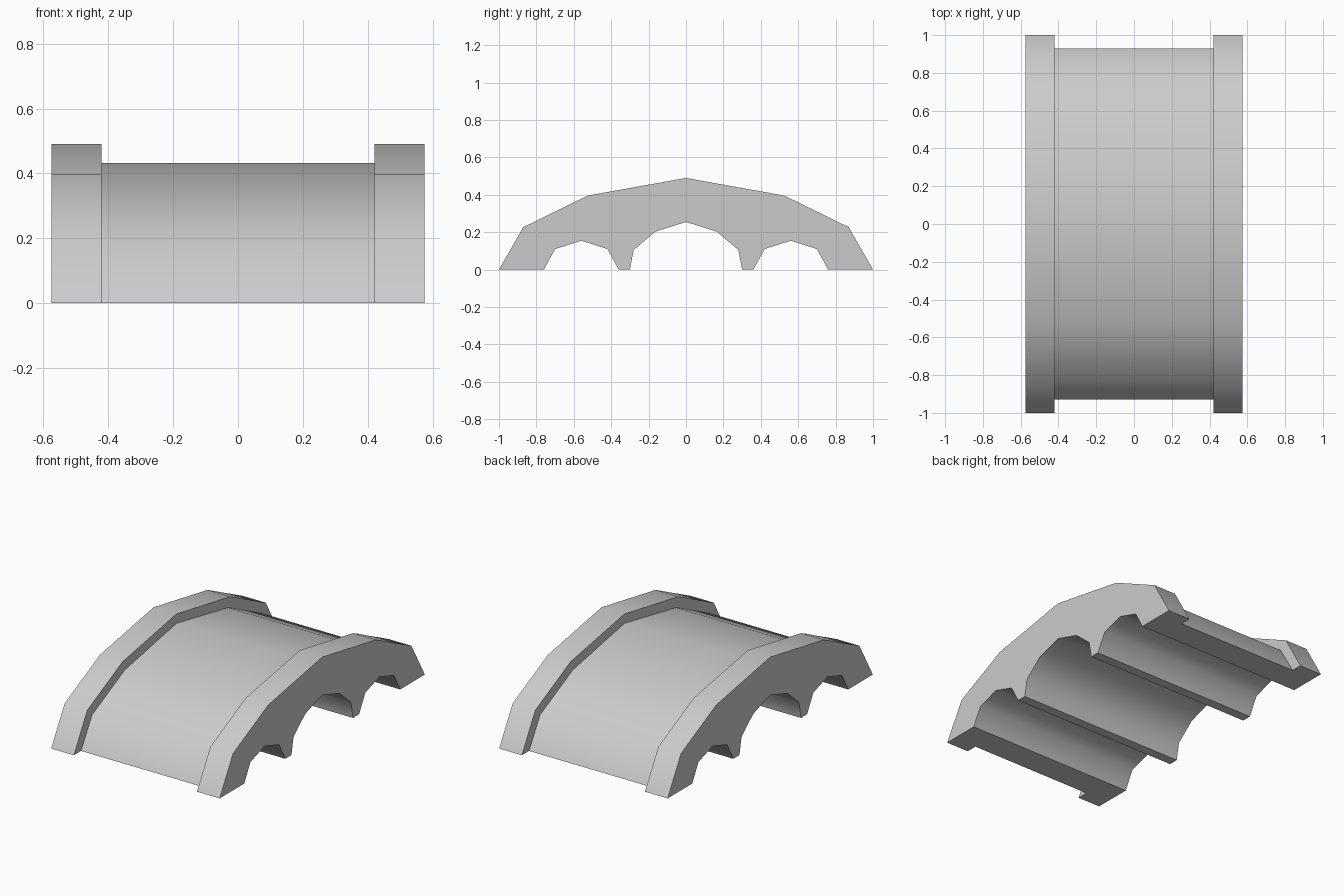
import bpy, bmesh, math

if "Cube" in bpy.data.objects:
    bpy.data.objects.remove(bpy.data.objects["Cube"])

# Half outlines as (y, z), from the foot up to the crown
WALL = [(1.0, 0), (0.87, 0.227), (0.525, 0.396), (0, 0.49)]
DECK = [(0.93, 0), (0.822, 0.182), (0.505, 0.336), (0, 0.432)]
# Underside arches shared by all parts, from crown of the middle arch to the outer foot
ARCHES = [(0, 0.255), (0.165, 0.203), (0.28, 0.105), (0.30, 0),
          (0.36, 0), (0.42, 0.11), (0.56, 0.155), (0.70, 0.11), (0.76, 0)]


def mirrored_outline(outer):
    half = ARCHES + outer                      # crown of arch -> foot -> crown of bridge
    return half + [(-y, z) for y, z in reversed(half[1:-1])]


def extrude_x(name, outer, x0, x1, caps=True):
    pts = mirrored_outline(outer)
    n = len(pts)
    bm = bmesh.new()
    a = [bm.verts.new((x0, y, z)) for y, z in pts]
    b = [bm.verts.new((x1, y, z)) for y, z in pts]
    for i in range(n):
        j = (i + 1) % n
        bm.faces.new((a[i], b[i], b[j], a[j]))
    if caps:
        bm.faces.new(a)
        bm.faces.new(b[::-1])
    bmesh.ops.recalc_face_normals(bm, faces=bm.faces)
    # Open tube: make sure the deck's top faces outward
    top = max(bm.faces, key=lambda f: f.calc_center_median().z if len(f.verts) == 4 else -1)
    if top.normal.z < 0:
        bmesh.ops.reverse_faces(bm, faces=bm.faces)
    me = bpy.data.meshes.new(name)
    bm.to_mesh(me)
    bm.free()
    ob = bpy.data.objects.new(name, me)
    bpy.context.collection.objects.link(ob)
    bpy.ops.object.select_all(action='DESELECT')
    ob.select_set(True)
    bpy.context.view_layer.objects.active = ob
    bpy.ops.object.shade_smooth_by_angle(angle=math.radians(50))
    return ob


# Roadway between the two side walls (ends hidden against the walls)
extrude_x("bridge_deck", DECK, -0.42, 0.42, caps=False)

# Raised side walls
extrude_x("left_side_wall", WALL, -0.575, -0.42)
extrude_x("right_side_wall", WALL, 0.42, 0.575)
